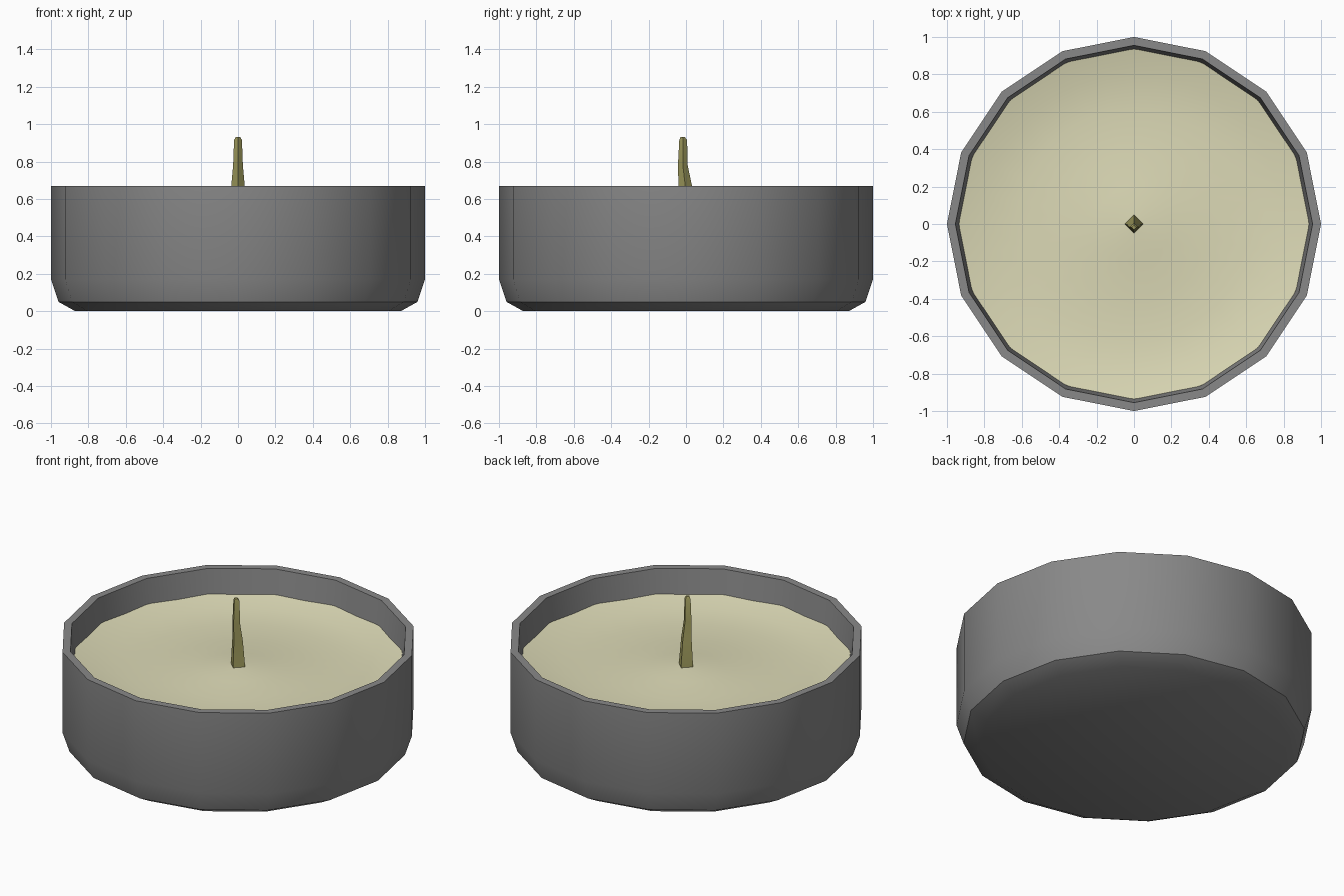
import bpy, bmesh, math

cube = bpy.data.objects.get("Cube")
if cube:
    bpy.data.objects.remove(cube, do_unlink=True)


def material(name, rgb):
    m = bpy.data.materials.new(name)
    m.use_nodes = True
    m.diffuse_color = (*rgb, 1)
    bsdf = m.node_tree.nodes["Principled BSDF"]
    bsdf.inputs["Base Color"].default_value = (*rgb, 1)
    bsdf.inputs["Roughness"].default_value = 0.7
    return m


def lathe(name, rings, sides, mat, angle):
    """Skin stacked rings of (radius, z, y offset), capping both ends."""
    bm = bmesh.new()
    loops = []
    for r, z, y in rings:
        turns = [2 * math.pi * i / sides for i in range(sides)]
        loops.append([bm.verts.new((r * math.cos(a), y + r * math.sin(a), z)) for a in turns])
    for low, high in zip(loops, loops[1:]):
        for i in range(sides):
            j = (i + 1) % sides
            bm.faces.new((low[i], low[j], high[j], high[i]))
    bm.faces.new(loops[0][::-1])
    bm.faces.new(loops[-1])
    bmesh.ops.recalc_face_normals(bm, faces=bm.faces)
    mesh = bpy.data.meshes.new(name)
    bm.to_mesh(mesh)
    bm.free()
    mesh.materials.append(mat)
    ob = bpy.data.objects.new(name, mesh)
    bpy.context.collection.objects.link(ob)
    bpy.ops.object.select_all(action="DESELECT")
    ob.select_set(True)
    bpy.context.view_layer.objects.active = ob
    bpy.ops.object.shade_smooth_by_angle(angle=math.radians(angle))
    return ob


metal = material("grey metal", (0.25, 0.25, 0.25))
wax = material("cream wax", (0.72, 0.70, 0.47))
cotton = material("olive wick", (0.35, 0.33, 0.11))

# Thin-walled cup: chamfered base, straight wall, flat rim, tapered inside
lathe("metal_cup", [(0.87, 0, 0), (0.96, 0.05, 0), (1, 0.17, 0), (1, 0.67, 0),
                    (0.955, 0.67, 0), (0.88, 0.04, 0)], 16, metal, 30)

# Wax filling with a shallow melted dish around the wick
lathe("wax_filling", [(0.86, 0.02, 0), (0.935, 0.52, 0), (0.8, 0.49, 0), (0.62, 0.475, 0),
                      (0.4, 0.48, 0), (0.2, 0.495, 0), (0.04, 0.51, 0)], 32, wax, 40)

# Square wick, tapering and leaning slightly forward
wick = lathe("wick", [(0.052, 0.45, 0), (0.048, 0.52, 0), (0.036, 0.67, -0.004),
                      (0.026, 0.78, -0.017), (0.021, 0.915, -0.015), (0.012, 0.93, -0.018)],
             4, cotton, 30)
